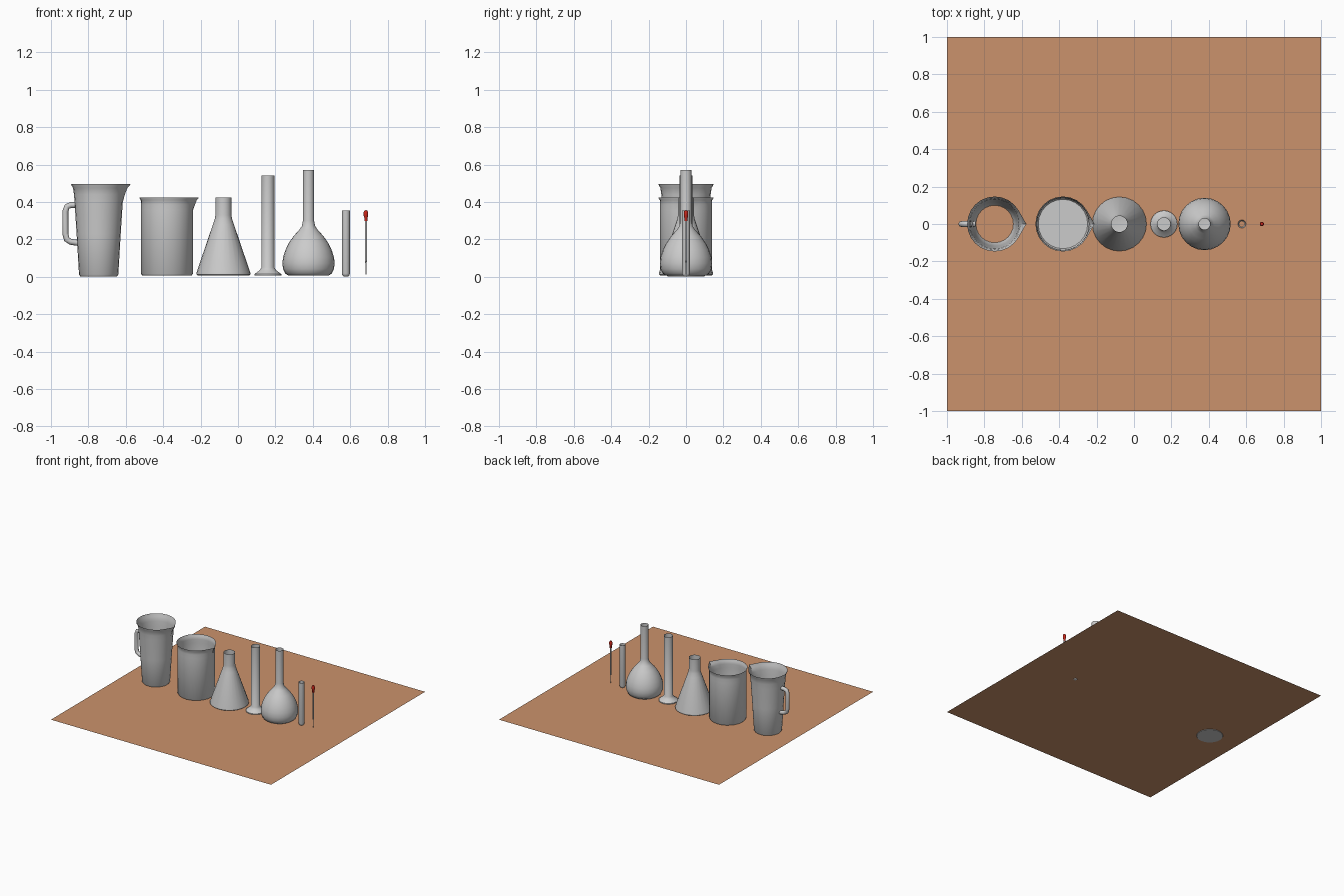
import bpy, bmesh
from math import cos, sin, pi, radians

if "Cube" in bpy.data.objects:
    bpy.data.objects.remove(bpy.data.objects["Cube"])


def material(name, color):
    m = bpy.data.materials.new(name)
    m.diffuse_color = color
    m.use_nodes = True
    m.node_tree.nodes["Principled BSDF"].inputs["Base Color"].default_value = m.diffuse_color
    return m


def finish(name, bm, mat=None, angle=40):
    bmesh.ops.recalc_face_normals(bm, faces=bm.faces[:])
    mesh = bpy.data.meshes.new(name)
    bm.to_mesh(mesh)
    bm.free()
    ob = bpy.data.objects.new(name, mesh)
    bpy.context.collection.objects.link(ob)
    if mat:
        mesh.materials.append(mat)
    bpy.ops.object.select_all(action='DESELECT')
    ob.select_set(True)
    bpy.context.view_layer.objects.active = ob
    bpy.ops.object.shade_smooth_by_angle(angle=radians(angle))
    return ob


def lathe(name, x, profile, sides=24, mat=None):
    """Spin (radius, z[, spout weight]) points; spout pulls the +x side to a tip."""
    bm = bmesh.new()
    spread = radians(30)
    prev = None
    for p in profile:
        r, z = p[:2]
        w = p[2] if len(p) > 2 else 0
        if r == 0:
            ring = [bm.verts.new((x, 0, z))] * sides
        else:
            ring = []
            for i in range(sides):
                a = 2 * pi * i / sides
                off = min(a, 2 * pi - a)
                pull = 1 / cos(spread - off) - 1 if off < spread else 0
                rr = r * (1 + w * pull)
                ring.append(bm.verts.new((x + rr * cos(a), rr * sin(a), z)))
        if prev:
            for i in range(sides):
                j = (i + 1) % sides
                quad = [prev[i], prev[j], ring[j], ring[i]]
                bm.faces.new(list(dict.fromkeys(quad)))
        prev = ring
    return finish(name, bm, mat)


# Table top
bm = bmesh.new()
bmesh.ops.create_grid(bm, x_segments=1, y_segments=1, size=1)
for v in bm.verts:
    v.co.z = 0.005
finish("table_top", bm, material("wood", (0.60, 0.29, 0.15, 1)))

# Jug with spout
lathe("jug", -0.745, [(0, 0.002), (0.098, 0.002), (0.105, 0.012), (0.118, 0.23),
                      (0.129, 0.40), (0.132, 0.44, 0.4), (0.137, 0.475, 0.8),
                      (0.146, 0.49, 1), (0.147, 0.497, 1)])

# Jug handle
curve = bpy.data.curves.new("jug_handle", 'CURVE')
curve.dimensions = '3D'
curve.bevel_depth = 0.016
curve.bevel_resolution = 2
curve.use_fill_caps = True
path = [(-0.865, 0.383), (-0.895, 0.383), (-0.914, 0.375), (-0.923, 0.35),
        (-0.923, 0.23), (-0.916, 0.20), (-0.895, 0.187), (-0.85, 0.18)]
spline = curve.splines.new('POLY')
spline.points.add(len(path) - 1)
for pt, (px, pz) in zip(spline.points, path):
    pt.co = (px, 0, pz, 1)
spline.use_smooth = True
bpy.context.collection.objects.link(bpy.data.objects.new("jug_handle", curve))

# Beaker with spout
lathe("beaker", -0.38, [(0, 0.007), (0.132, 0.007), (0.139, 0.016), (0.139, 0.355),
                        (0.139, 0.385, 0.5), (0.140, 0.41, 0.9),
                        (0.147, 0.42, 1), (0.147, 0.424, 1)])

# Conical flask
lathe("conical_flask", -0.078, [(0, 0.006), (0.136, 0.006), (0.145, 0.013), (0.143, 0.025),
                                (0.056, 0.28), (0.046, 0.31), (0.043, 0.33), (0.043, 0.425)])

# Measuring cylinder
lathe("measuring_cylinder", 0.16, [(0, 0.007), (0.072, 0.007), (0.072, 0.014),
                                   (0.045, 0.034), (0.034, 0.05), (0.034, 0.54)])

# Round flask with long neck
lathe("volumetric_flask", 0.377, [(0, 0.006), (0.108, 0.006), (0.125, 0.018), (0.136, 0.042),
                                  (0.14, 0.072), (0.136, 0.105), (0.125, 0.14), (0.107, 0.178),
                                  (0.08, 0.217), (0.05, 0.25), (0.036, 0.27), (0.030, 0.30),
                                  (0.030, 0.57)])

# Test tube
lathe("test_tube", 0.577, [(0, 0), (0.012, 0.002), (0.019, 0.008), (0.0215, 0.018),
                           (0.0215, 0.355)], 16)

# Dropper: glass stem and rubber bulb
lathe("dropper_stem", 0.684, [(0.003, 0.012), (0.003, 0.07), (0.006, 0.09), (0.006, 0.305)], 12)
lathe("dropper_bulb", 0.684, [(0, 0.298), (0.008, 0.298), (0.008, 0.313), (0.012, 0.326),
                              (0.012, 0.345), (0.008, 0.354), (0, 0.356)], 12,
      material("red_rubber", (0.6, 0.02, 0.01, 1)))
